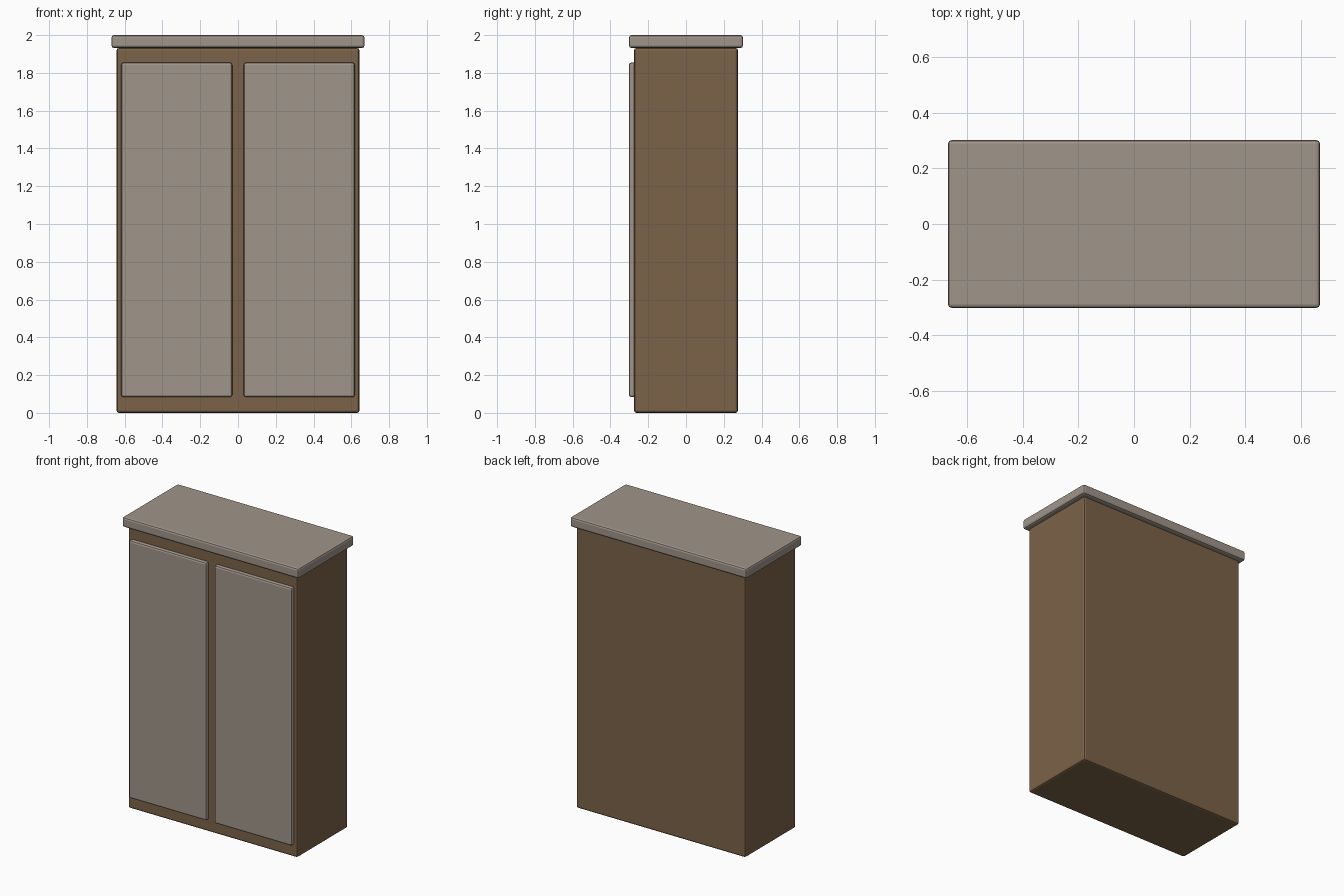
import bpy
import bmesh

if "Cube" in bpy.data.objects:
    bpy.data.objects.remove(bpy.data.objects["Cube"])


def material(name, color):
    m = bpy.data.materials.new(name)
    m.diffuse_color = color
    m.use_nodes = True
    m.node_tree.nodes["Principled BSDF"].inputs["Base Color"].default_value = m.diffuse_color
    return m


def box(name, lo, hi, mat, bevel=0.013):
    """Softly bevelled box between two corners."""
    bm = bmesh.new()
    bmesh.ops.create_cube(bm, size=1)
    for v in bm.verts:
        v.co = [(a + b) / 2 + c * (b - a) for a, b, c in zip(lo, hi, v.co)]
    me = bpy.data.meshes.new(name)
    bm.to_mesh(me)
    bm.free()
    me.materials.append(mat)
    ob = bpy.data.objects.new(name, me)
    bpy.context.collection.objects.link(ob)
    mod = ob.modifiers.new("Bevel", 'BEVEL')
    mod.width = bevel
    mod.segments = 2
    return ob


wood = material("brown_wood", (0.20, 0.125, 0.065, 1))
panel = material("pale_panel", (0.35, 0.30, 0.255, 1))

# Cabinet carcass
box("cabinet_body", (-0.643, -0.275, 0), (0.643, 0.275, 1.932), wood)

# Overhanging top
box("cabinet_top", (-0.67, -0.302, 1.932), (0.67, 0.302, 2.0), panel)

# Pair of doors
for side, name in ((-1, "left_door"), (1, "right_door")):
    x0, x1 = sorted((side * 0.03, side * 0.619))
    box(name, (x0, -0.302, 0.083), (x1, -0.265, 1.855), panel)
